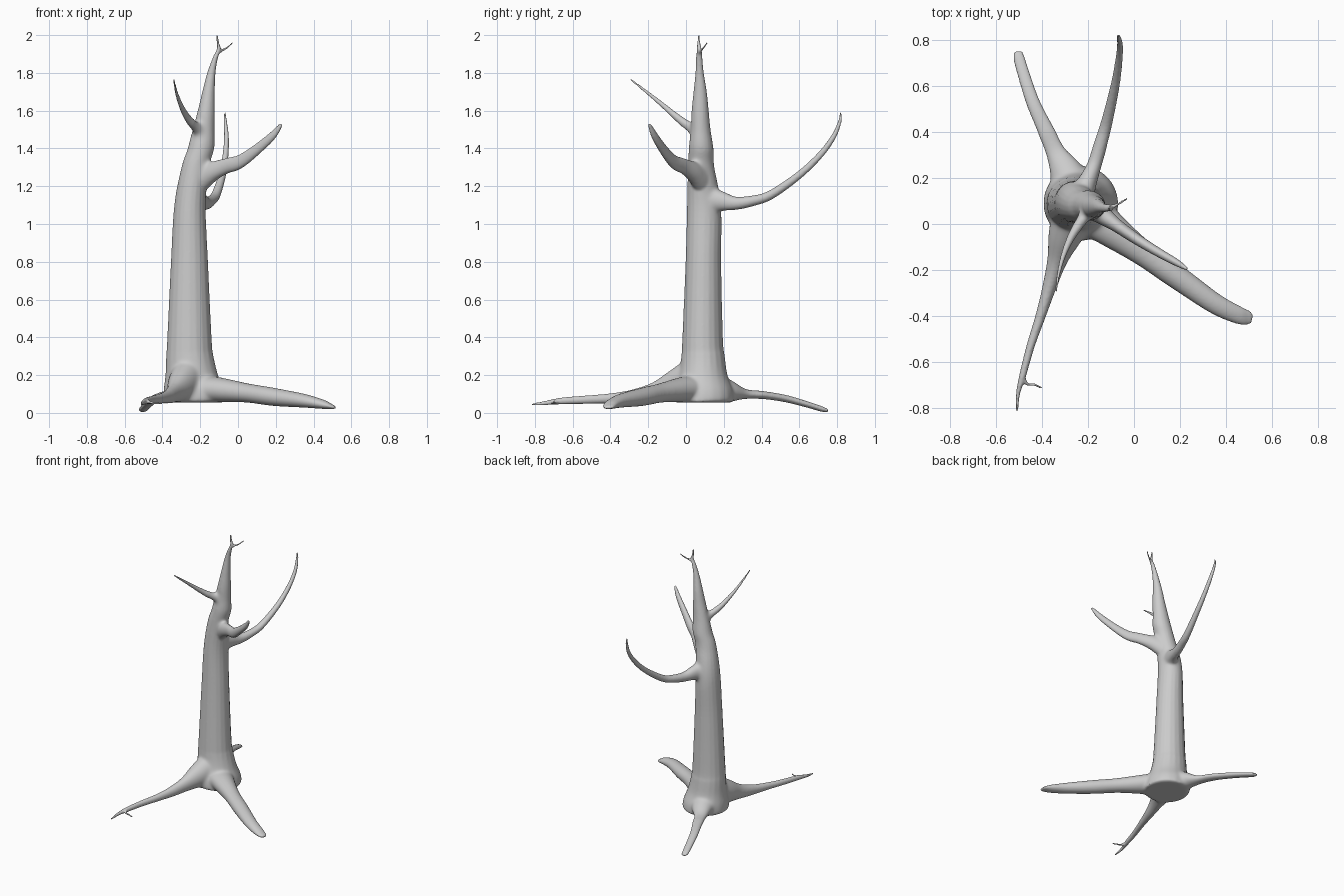
import bpy, bmesh, math
from mathutils import Vector

SIDES, STEPS = 20, 8


def catmull(p, i, t):
    a, b, c, d = (p[max(i - 1, 0)], p[i], p[i + 1], p[min(i + 2, len(p) - 1)])
    return [0.5 * (2 * q + (r - o) * t + (2 * o - 5 * q + 4 * r - s) * t * t
                   + (3 * q - o - 3 * r + s) * t ** 3) for o, q, r, s in zip(a, b, c, d)]


def limb(bm, pts, ref=(0, 0, 1), level=False):
    """Sweep an ellipse along (x, y, z, side radius, up radius) points."""
    path = [catmull(pts, i, k / STEPS) for i in range(len(pts) - 1) for k in range(STEPS)]
    path.append(list(pts[-1]))
    pos = [Vector(p[:3]) for p in path]
    rings = []
    for i, p in enumerate(path):
        tan = (pos[min(i + 1, len(pos) - 1)] - pos[max(i - 1, 0)]).normalized()
        if level:
            tan = Vector((0, 0, 1))
        side = tan.cross(Vector(ref)).normalized()
        up = side.cross(tan)
        rings.append([bm.verts.new(pos[i] + side * max(p[3], .005) * math.cos(a) + up * max(p[4], .005) * math.sin(a))
                      for a in (2 * math.pi * k / SIDES for k in range(SIDES))])
    for r, s in zip(rings, rings[1:]):
        for k in range(SIDES):
            n = (k + 1) % SIDES
            bm.faces.new((r[k], r[n], s[n], s[k]))
    bm.faces.new(rings[0][::-1])
    bm.faces.new(rings[-1])


trunk = [(-.23, .09, .055, .165, .165), (-.235, .09, .12, .16, .16), (-.245, .09, .2, .14, .13),
         (-.255, .09, .3, .125, .115), (-.257, .088, .4, .117, .107), (-.257, .092, .8, .098, .094),
         (-.254, .096, 1.1, .083, .09), (-.225, .08, 1.3, .074, .07), (-.196, .08, 1.4, .07, .065),
         (-.183, .077, 1.5, .058, .053), (-.168, .075, 1.6, .045, .045), (-.156, .075, 1.7, .033, .035),
         (-.141, .072, 1.8, .022, .022), (-.12, .07, 1.88, .014, .017), (-.102, .07, 1.925, .011, .013),
         (-.107, .068, 1.96, .007, .009), (-.11, .068, 2.0, .005, .005)]

roots = [
    # right root
    [(-.2, .05, .13, .1, .075), (-.08, -.04, .12, .075, .065), (.05, -.135, .105, .057, .052),
     (.2, -.24, .083, .052, .047), (.35, -.345, .064, .045, .036), (.45, -.395, .045, .039, .024),
     (.495, -.408, .033, .032, .013), (.515, -.412, .027, .02, .007)],
    # back left root
    [(-.25, .12, .14, .1, .085), (-.295, .225, .115, .075, .06), (-.34, .31, .1, .047, .028),
     (-.385, .41, .094, .036, .021), (-.44, .53, .075, .03, .019), (-.48, .65, .042, .027, .016),
     (-.5, .72, .02, .025, .014), (-.505, .752, .012, .018, .007)],
    # front left root
    [(-.25, .08, .19, .1, .13), (-.3, -.05, .145, .075, .09), (-.335, -.16, .11, .045, .057),
     (-.37, -.28, .087, .03, .037), (-.41, -.41, .076, .022, .026), (-.45, -.53, .07, .018, .022),
     (-.485, -.66, .063, .015, .018), (-.505, -.74, .053, .009, .012), (-.51, -.818, .043, .005, .006)],
    # root twig
    [(-.485, -.67, .063, .012, .013), (-.465, -.697, .056, .007, .008), (-.435, -.7, .05, .006, .006),
     (-.398, -.716, .05, .005, .005)],
]

branches = [
    # back branch
    [(-.24, .1, 1.13, .06, .075), (-.2, .19, 1.12, .042, .055), (-.172, .26, 1.11, .033, .037),
     (-.145, .35, 1.122, .029, .028), (-.117, .45, 1.155, .025, .024), (-.083, .6, 1.26, .02, .02),
     (-.066, .71, 1.365, .016, .017), (-.061, .78, 1.46, .013, .014), (-.067, .815, 1.545, .009, .009),
     (-.07, .818, 1.59, .005, .005)],
    # front right branch
    [(-.2, .08, 1.24, .05, .07), (-.14, .04, 1.275, .043, .056), (-.07, -.01, 1.305, .03, .044),
     (.01, -.065, 1.33, .024, .036), (.1, -.12, 1.395, .02, .028), (.18, -.165, 1.465, .016, .022),
     (.222, -.19, 1.518, .009, .012), (.23, -.195, 1.53, .005, .006)],
    # front left branch
    [(-.19, .08, 1.475, .04, .045), (-.215, .035, 1.505, .03, .033), (-.245, -.01, 1.535, .022, .023),
     (-.275, -.06, 1.575, .017, .018), (-.305, -.13, 1.635, .012, .013), (-.327, -.21, 1.7, .008, .009),
     (-.34, -.293, 1.765, .005, .005)],
    # top twig
    [(-.105, .07, 1.91, .012, .012), (-.085, .08, 1.92, .008, .008), (-.06, .092, 1.932, .006, .006),
     (-.028, .112, 1.96, .005, .005)],
]

bm = bmesh.new()
limb(bm, trunk, ref=(0, 1, 0), level=True)
for pts in roots + branches:
    limb(bm, pts)
mesh = bpy.data.meshes.new("bare_tree")
bm.to_mesh(mesh)
bm.free()
tree = bpy.data.objects.new("bare_tree", mesh)
bpy.context.collection.objects.link(tree)

# fuse the limbs into one skin
fuse = tree.modifiers.new("fuse", 'REMESH')
fuse.mode = 'VOXEL'
fuse.voxel_size = 0.006
fused = bpy.data.meshes.new_from_object(tree.evaluated_get(bpy.context.evaluated_depsgraph_get()))
tree.modifiers.clear()
tree.data = fused

# soften the places where limbs meet the trunk, and keep thin tips
joints = [((.0, -.08, .12), .2), ((-.2, -.03, .12), .2), ((-.32, .24, .11), .16), ((-.3, -.08, .15), .2),
          ((-.1, .2, .1), .18), ((-.4, .08, .1), .18), ((-.21, .19, 1.12), .13),
          ((-.13, .03, 1.29), .13), ((-.21, .04, 1.5), .08)]
group = tree.vertex_groups.new(name="joints")
for v in fused.vertices:
    w = max(1 - (v.co - Vector(c)).length / r for c, r in joints)
    if w > 0:
        group.add([v.index], min(1, 2 * w), 'REPLACE')
soft = tree.modifiers.new("soft_joints", 'SMOOTH')
soft.vertex_group = "joints"
soft.factor, soft.iterations = 0.5, 60
polish = tree.modifiers.new("polish", 'SMOOTH')
polish.factor, polish.iterations = 0.5, 4

for poly in fused.polygons:
    poly.use_smooth = True
